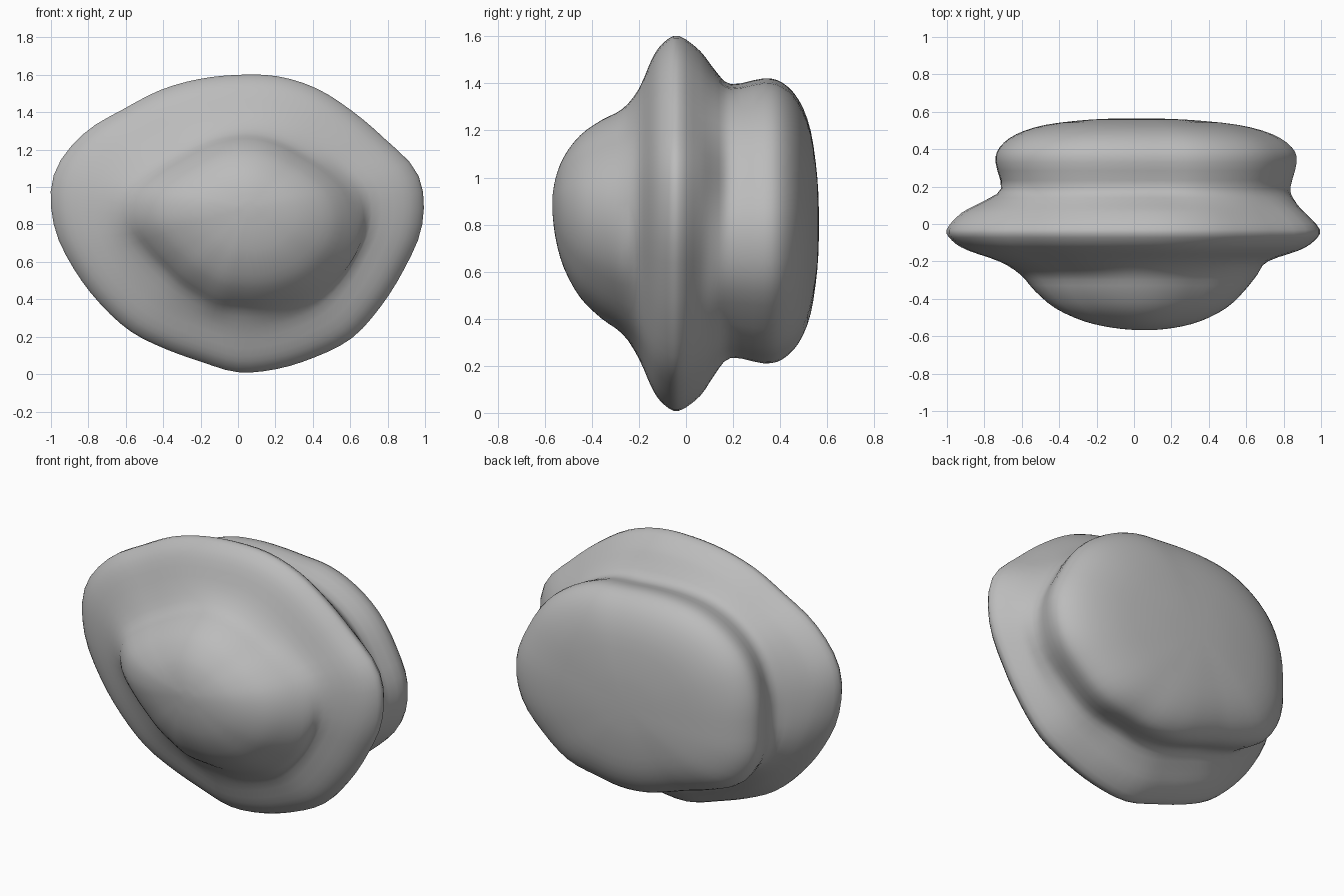
import bpy, bmesh, math

cube = bpy.data.objects.get("Cube")
if cube:
    bpy.data.objects.remove(cube, do_unlink=True)

# Radii every 15 degrees, starting at +x and turning towards +z
DOME = [.66, .64, .58, .53, .51, .50, .49, .48, .48, .50, .55, .61,
        .60, .53, .48, .46, .45, .46, .46, .48, .51, .55, .59, .64]
RIM = [.985, 1.0, .91, .86, .84, .82, .80, .805, .83, .87, .96, 1.02,
       .985, .91, .85, .81, .77, .76, .79, .80, .82, .86, .88, .92]
LOBE = [.87, .82, .78, .73, .68, .63, .62, .64, .68, .72, .75, .75,
        .74, .75, .72, .63, .57, .56, .58, .61, .65, .73, .79, .86]
NECK = [(r + l) / 2 for r, l in zip(RIM, LOBE)]

# Cross-sections from front to back: depth, outline, scale
SECTIONS = [
    (-.568, DOME, .06), (-.555, DOME, .26), (-.52, DOME, .49),
    (-.45, DOME, .72), (-.36, DOME, .88), (-.27, DOME, 1.0),
    (-.20, RIM, .72), (-.14, RIM, .89), (-.09, RIM, .97), (-.03, RIM, 1.0),
    (.06, RIM, .92), (.12, NECK, .93), (.19, LOBE, .96), (.33, LOBE, 1.0),
    (.41, LOBE, .97), (.48, LOBE, .85), (.53, LOBE, .64),
    (.558, LOBE, .32), (.565, LOBE, .06),
]
CENTRE_Z = .80
AROUND, STEPS = 72, 3


def spline(a, b, c, d, t):
    """Catmull-Rom value between b and c."""
    return b + .5 * t * (c - a + t * (2*a - 5*b + 4*c - d + t * (3*(b - c) + d - a)))


def radius(outline, turn):
    """Smooth closed outline, turn from 0 to 1."""
    n = len(outline)
    i = int(turn * n)
    return spline(*(outline[(i + k) % n] for k in (-1, 0, 1, 2)), turn * n - i)


def ring(depth, outline, scale):
    """Ring of points; the dome drifts up and left as it narrows."""
    drift = 1 - scale if outline is DOME else 0
    points = []
    for k in range(AROUND):
        a = math.tau * k / AROUND
        r = scale * radius(outline, k / AROUND)
        points.append((r * math.cos(a) + .06 * drift, depth,
                       CENTRE_Z + r * math.sin(a) + .09 * drift))
    return points


# Smooth loft through the cross-sections
keys = [ring(*s) for s in SECTIONS]
last = len(keys) - 1
rings = []
for i in range(last):
    near = [keys[min(max(i + k, 0), last)] for k in (-1, 0, 1, 2)]
    for s in range(STEPS):
        rings.append([[spline(*axis, s / STEPS) for axis in zip(*quad)]
                      for quad in zip(*near)])
rings.append(keys[-1])

bm = bmesh.new()
loops = [[bm.verts.new(p) for p in r] for r in rings]
for a, b in zip(loops, loops[1:]):
    for k in range(AROUND):
        n = (k + 1) % AROUND
        bm.faces.new((a[k], a[n], b[n], b[k]))
bm.faces.new(loops[0])
bm.faces.new(loops[-1])
bmesh.ops.recalc_face_normals(bm, faces=bm.faces)
for f in bm.faces:
    f.smooth = True
mesh = bpy.data.meshes.new("body")
bm.to_mesh(mesh)
bm.free()

# Plain grey surface
grey = bpy.data.materials.new("grey")
grey.use_nodes = True
colour = (.5, .5, .5, 1)
grey.diffuse_color = colour
grey.node_tree.nodes["Principled BSDF"].inputs["Base Color"].default_value = colour
mesh.materials.append(grey)
body = bpy.data.objects.new("body", mesh)
bpy.context.collection.objects.link(body)
